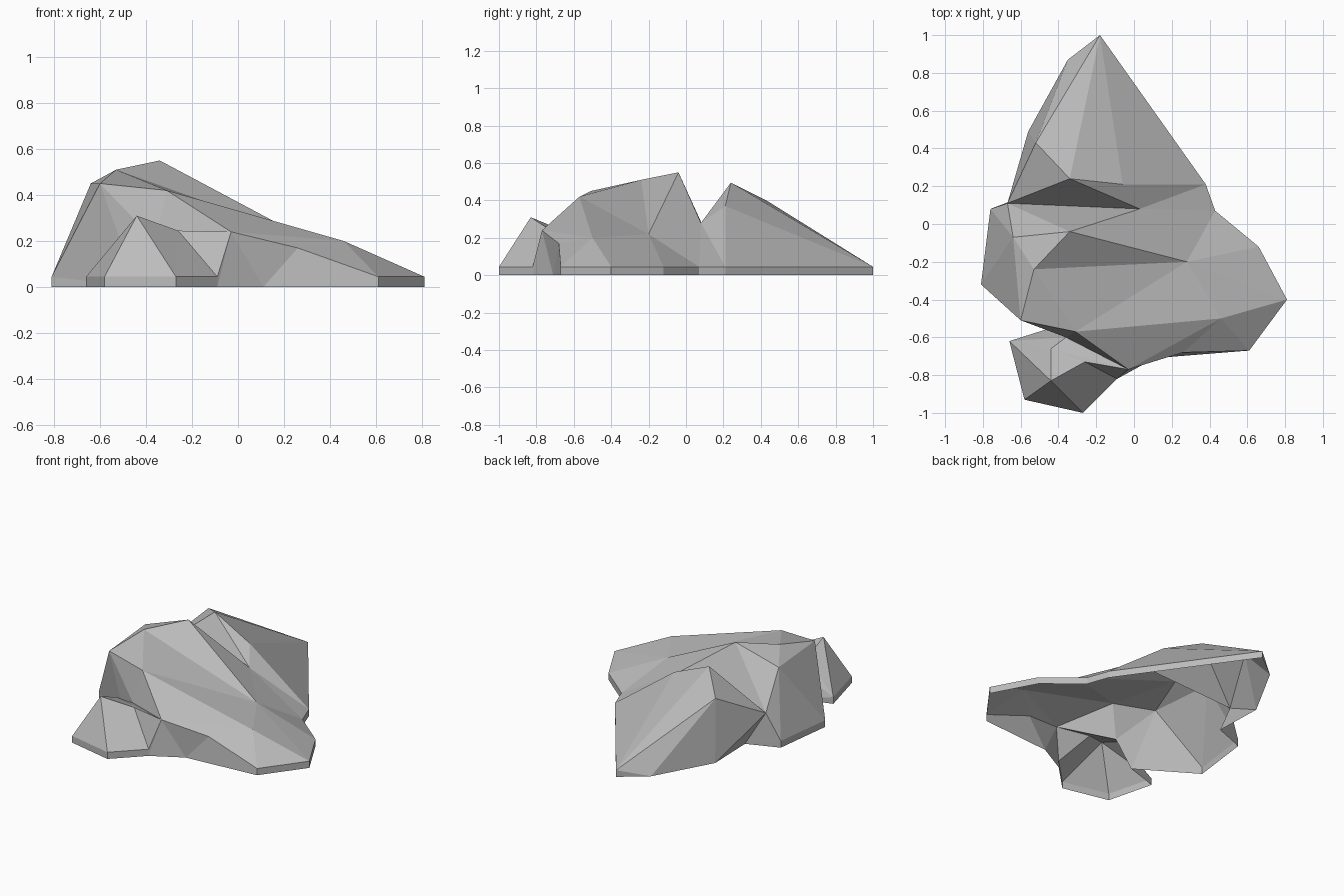
import bpy
import bmesh
from mathutils import Vector

cube = bpy.data.objects.get("Cube")
if cube:
    bpy.data.objects.remove(cube, do_unlink=True)

# One plain stone colour
stone = bpy.data.materials.new("grey_stone")
stone.use_nodes = True
colour = (0.5, 0.5, 0.5, 1)
stone.diffuse_color = colour
bsdf = stone.node_tree.nodes["Principled BSDF"]
bsdf.inputs["Base Color"].default_value = colour
bsdf.inputs["Roughness"].default_value = 0.9

RIM = 0.045

# Foot outline: capital letter = top of the foot band, small letter = ground
outline = {
    "T": (-.18, 1), "A": (.38, .21), "B": (.43, .07), "C": (.66, -.12),
    "D": (.81, -.4), "E": (.61, -.67), "F": (.11, -.71), "G": (-.09, -.82),
    "H": (-.27, -1), "I": (-.58, -.93), "J": (-.66, -.62), "K": (-.44, -.55),
    "M": (-.81, -.32), "N": (-.76, .08), "O": (-.55, .16),
    "P": (-.56, .49), "Q": (-.35, .87),
}

# Crest corners of the stones
crest = {
    "brow": (-.60, -.51, .45), "chin": (-.31, -.57, .42),
    "crown": (-.53, -.24, .51), "peak": (-.34, -.04, .55),
    "cheek": (-.64, -.07, .45), "saddle": (.28, -.20, .22),
    "ledge": (.46, -.50, .20), "lip": (.26, -.68, .17),
    "nose": (-.03, -.77, .24), "notch": (.03, .08, .28),
    "gully": (-.67, .11, .22), "summit": (-.34, .24, .495),
    "shoulder": (-.06, .21, .37), "flank": (-.52, .43, .40),
    "tip": (-.44, -.83, .31), "spur": (-.26, -.73, .245),
    "hollow": (-.44, -.66, .24), "crease": (-.36, -.60, .20),
}


def corner(name):
    if name in crest:
        return Vector(crest[name])
    x, y = outline[name.upper()]
    return Vector((x, y, RIM if name.isupper() else 0))


def build_stone(name, facets, bands):
    """Make an open-bottomed faceted stone with a low upright foot band."""
    bm = bmesh.new()
    verts = {}

    def vert(key):
        if key not in verts:
            verts[key] = bm.verts.new(corner(key))
        return verts[key]

    for facet in facets:
        bm.faces.new([vert(k) for k in facet.split()])
    for band in bands:
        for a, b in zip(band, band[1:]):
            bm.faces.new([vert(k) for k in (a, b, b.lower(), a.lower())])

    bmesh.ops.recalc_face_normals(bm, faces=bm.faces)
    if sum(f.normal.z * f.calc_area() for f in bm.faces) < 0:
        bmesh.ops.reverse_faces(bm, faces=bm.faces)
    mesh = bpy.data.meshes.new(name)
    bm.to_mesh(mesh)
    bm.free()
    mesh.materials.append(stone)
    obj = bpy.data.objects.new(name, mesh)
    bpy.context.collection.objects.link(obj)
    return obj


# Large front boulder with its sloping apron
build_stone("main_boulder", [
    "brow chin crown", "crown chin saddle", "crown saddle peak",
    "brow crown cheek", "crown peak cheek", "peak saddle notch",
    "peak notch gully", "peak gully cheek",
    "chin ledge saddle", "saddle ledge D", "saddle D C",
    "saddle C B", "saddle B notch",
    "chin nose ledge", "nose lip ledge", "ledge lip E", "ledge E D",
    "lip f e E", "nose f lip", "nose g f", "nose G g",
    "brow crease chin", "chin crease nose", "brow k crease",
    "brow M k", "M m k", "brow cheek M", "M cheek N",
    "cheek gully N", "N gully o", "N o n",
], ["EDCB", "MN"])

# Long wedge behind it
build_stone("back_boulder", [
    "summit T flank", "summit shoulder T", "shoulder A T",
    "notch shoulder summit", "notch A shoulder", "notch B A",
    "gully notch summit", "gully summit flank",
    "flank T q", "T t q", "flank q p", "gully flank p", "gully p o",
], ["BAT"])

# Small pointed stone at the front
build_stone("small_boulder", [
    "I H tip", "H spur tip", "H G spur", "G nose spur",
    "spur nose hollow", "tip spur hollow", "I tip J", "J tip hollow",
    "hollow nose crease", "J hollow crease", "J crease k", "J k j",
], ["GHIJ"])
